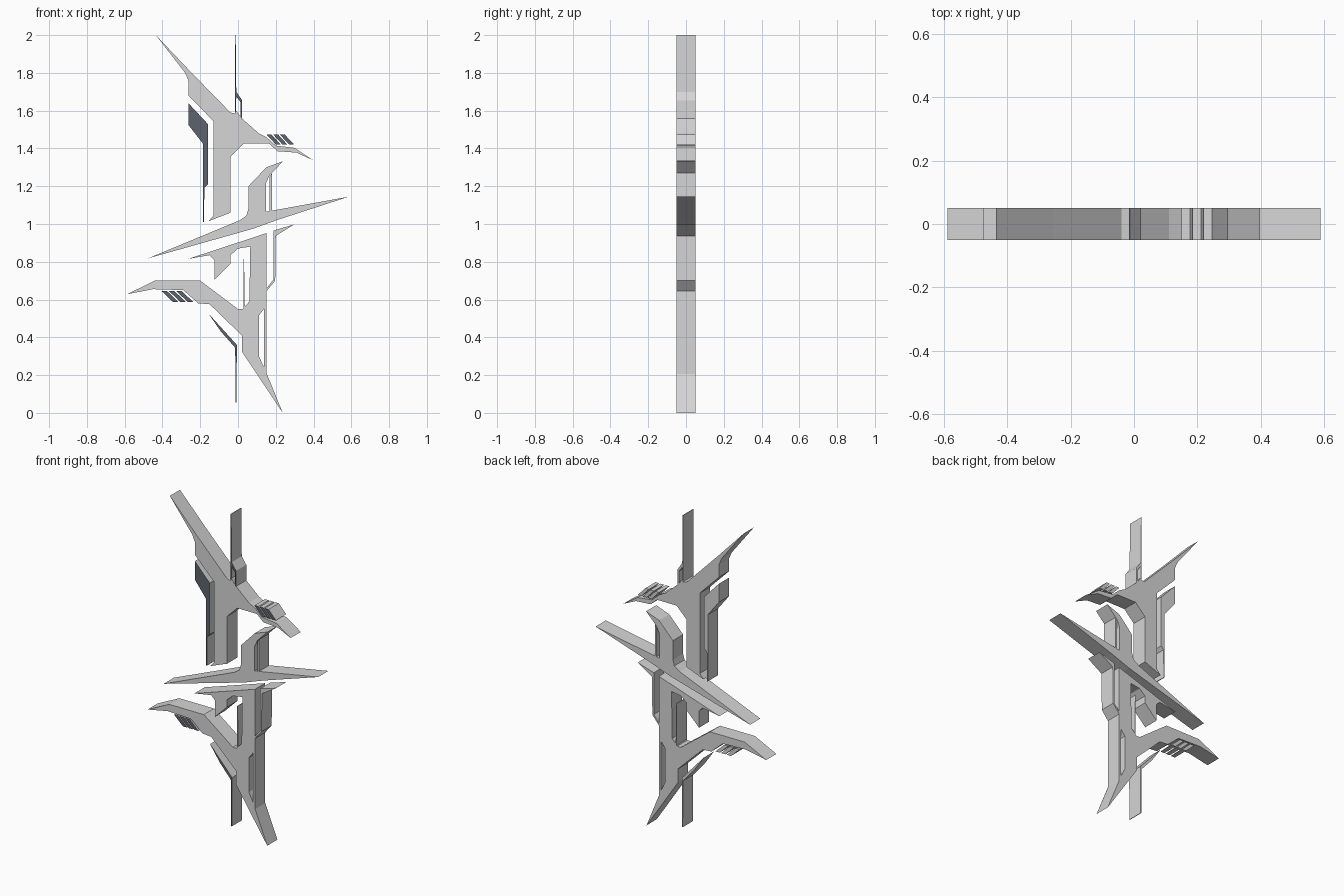
import bpy, bmesh, math
from mathutils import Matrix

HALF = 0.05  # half thickness of every plate


def material(name, color):
    mat = bpy.data.materials.new(name)
    mat.diffuse_color = (*color, 1)
    return mat


grey = material("light_grey", (0.67, 0.67, 0.67))
slate = material("dark_slate", (0.11, 0.125, 0.155))


def plate(name, *outlines, dark_front=False):
    """Extrude a flat outline (x, z) along y; further outlines become holes."""
    curve = bpy.data.curves.new(name + "_outline", 'CURVE')
    curve.dimensions = '2D'
    curve.fill_mode = 'BOTH'
    curve.extrude = HALF
    for pts in outlines:
        spline = curve.splines.new('POLY')
        spline.points.add(len(pts) - 1)
        for p, (x, z) in zip(spline.points, pts):
            p.co = (x, z, 0, 1)
        spline.use_cyclic_u = True
        spline.use_smooth = False
    helper = bpy.data.objects.new(name + "_helper", curve)
    bpy.context.collection.objects.link(helper)
    deps = bpy.context.evaluated_depsgraph_get()
    mesh = bpy.data.meshes.new_from_object(helper.evaluated_get(deps))
    bpy.data.objects.remove(helper)
    mesh.materials.clear()
    mesh.materials.append(grey)
    mesh.materials.append(slate)
    bm = bmesh.new()
    bm.from_mesh(mesh)
    bmesh.ops.transform(bm, matrix=Matrix.Rotation(math.pi / 2, 4, 'X'), verts=bm.verts)
    bmesh.ops.remove_doubles(bm, verts=bm.verts, dist=1e-5)
    bmesh.ops.recalc_face_normals(bm, faces=bm.faces)
    for f in bm.faces:
        f.smooth = False
        # detail plates have a dark front face
        is_front = all(v.co.y < -HALF + 0.001 for v in f.verts)
        f.material_index = 1 if dark_front and is_front else 0
    bm.to_mesh(mesh)
    bm.free()
    ob = bpy.data.objects.new(name, mesh)
    bpy.context.collection.objects.link(ob)
    return ob


def fins(name, x0, top, bottom, width, pitch, shear):
    """Three slanted slats side by side."""
    for i in range(3):
        x = x0 + i * pitch
        plate(f"{name}_{i + 1}", [(x, top), (x + width, top),
                                  (x + width + shear, bottom), (x + shear, bottom)],
              dark_front=True)


# upper horned body with right wing and downward post
plate("upper_body", [
    (-0.435, 2.0), (-0.255, 1.81), (-0.04, 1.59), (-0.015, 1.585), (-0.01, 1.60), (0.02, 1.56),
    (0.11, 1.48), (0.15, 1.46), (0.20, 1.415), (0.30, 1.403), (0.398, 1.337),
    (0.31, 1.378), (0.21, 1.385), (0.165, 1.425), (0.03, 1.425), (-0.04, 1.355),
    (-0.04, 1.06), (-0.155, 1.015), (-0.13, 1.045), (-0.13, 1.545),
    (-0.263, 1.68), (-0.263, 1.76), (-0.28, 1.80)])

# thin top spike with a small side hook
plate("top_spike", [
    (-0.0155, 2.0), (-0.0125, 2.0), (-0.009, 1.70), (0.022, 1.655), (0.022, 1.55),
    (0.013, 1.56), (0.013, 1.645), (-0.009, 1.675), (-0.011, 1.59), (-0.0155, 1.59)],
    dark_front=True)

# bracket beside the post
plate("side_bracket", [
    (-0.263, 1.64), (-0.16, 1.53), (-0.16, 1.21), (-0.178, 1.19), (-0.18, 1.01),
    (-0.185, 1.01), (-0.185, 1.425), (-0.263, 1.525)], dark_front=True)

# slats on both wings
fins("upper_fin", 0.15, 1.475, 1.42, 0.026, 0.035, 0.051)
fins("lower_fin", -0.405, 0.645, 0.588, 0.029, 0.039, 0.06)

# long slanted blade with a rising horn
plate("cross_blade", [
    (-0.477, 0.818), (0.01, 1.02), (0.045, 1.045), (0.055, 1.08), (0.055, 1.20),
    (0.15, 1.30), (0.24, 1.333), (0.168, 1.26), (0.148, 1.215), (0.148, 1.065),
    (0.588, 1.145), (0.21, 1.022), (0.08, 0.975)])
plate("horn_strip", [(0.168, 1.065), (0.18, 1.068), (0.18, 1.27), (0.168, 1.25)])

# lower body: top arm, left wing, column with slot, bottom point
plate("lower_body", [
    (-0.265, 0.815), (0.152, 0.952), (0.152, 0.205), (0.237, 0.0), (0.02, 0.325),
    (0.02, 0.41), (-0.15, 0.575), (-0.21, 0.58), (-0.29, 0.65), (-0.45, 0.655),
    (-0.588, 0.628), (-0.44, 0.70), (-0.20, 0.70), (0.0, 0.55), (0.025, 0.55),
    (0.06, 0.59), (0.065, 0.88), (0.0, 0.87), (-0.04, 0.835), (-0.04, 0.79),
    (-0.125, 0.705), (-0.125, 0.81), (-0.15, 0.835)],
    [(0.137, 0.55), (0.11, 0.515), (0.11, 0.30), (0.137, 0.245)])

# flag-shaped strip right of the column
plate("right_strip", [
    (0.298, 0.998), (0.20, 0.937), (0.197, 0.70), (0.152, 0.645), (0.152, 0.66),
    (0.187, 0.705), (0.187, 0.965)])

# thin spikes in the lower half
plate("inner_spike", [(0.029, 0.815), (0.032, 0.815), (0.036, 0.56), (0.029, 0.55)])
plate("bottom_spike", [
    (-0.158, 0.528), (-0.006, 0.36), (-0.008, 0.055), (-0.012, 0.055),
    (-0.015, 0.345), (-0.09, 0.43)], dark_front=True)
